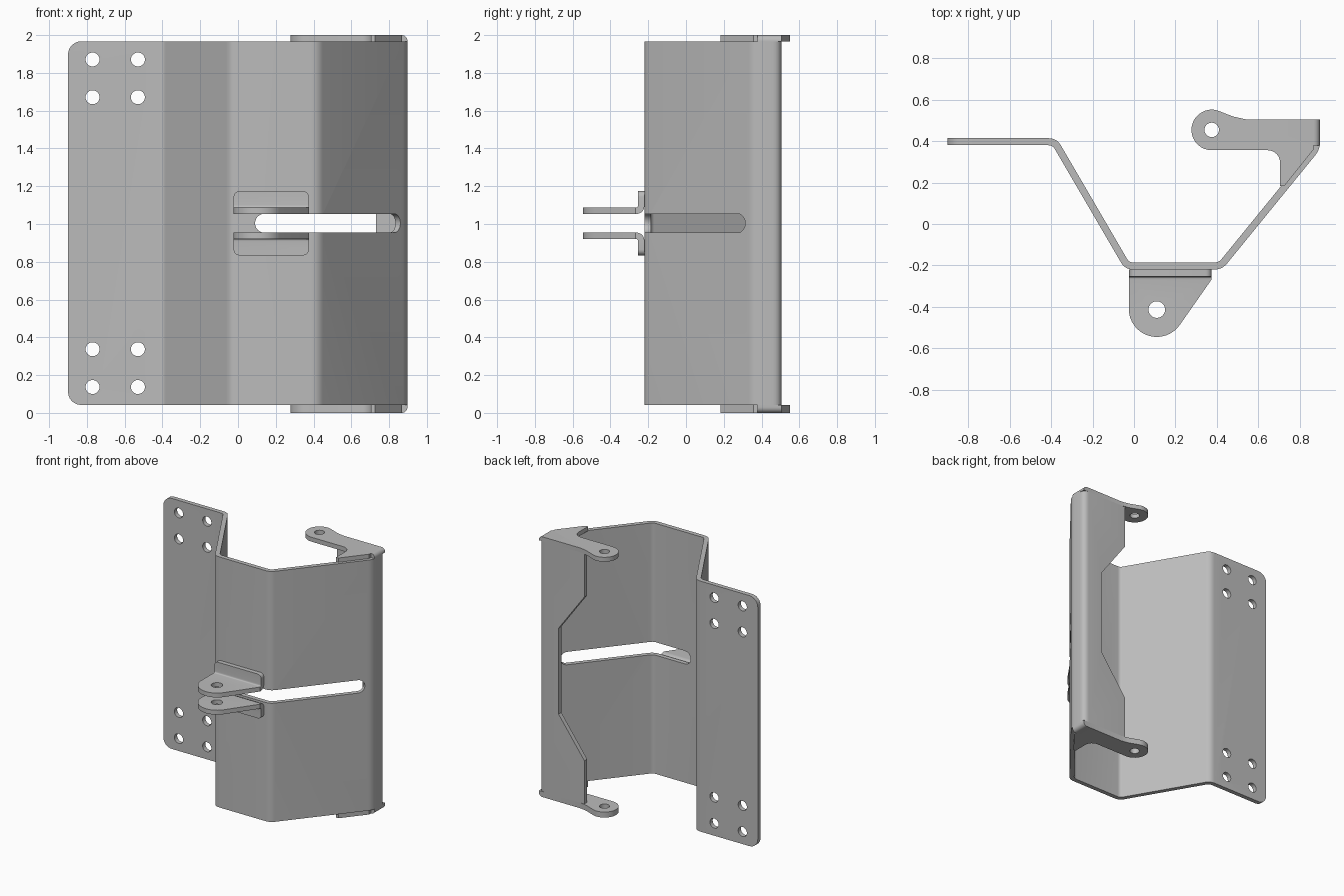
import bpy, bmesh, math
from mathutils import Vector

cube = bpy.data.objects.get("Cube")
if cube:
    bpy.data.objects.remove(cube)

MID = 1.004      # height of the mirror plane
HALF = 0.017     # half the sheet thickness

steel = bpy.data.materials.new("plain_grey_steel")
steel.use_nodes = True
grey = (0.5, 0.5, 0.5, 1)
steel.diffuse_color = grey
steel.node_tree.nodes["Principled BSDF"].inputs["Base Color"].default_value = grey

# Directions in which a 2D outline can be extruded
def along_x(u, v, w): return (w, u, v)
def along_y(u, v, w): return (u, w, v)
def along_z(u, v, w): return (u, v, w)


def prism(name, outline, low, high, place):
    """Extrude a 2D outline between two depths."""
    bm = bmesh.new()
    rings = [[bm.verts.new(place(u, v, w)) for u, v in outline] for w in (low, high)]
    for ring in rings:
        bm.faces.new(ring)
    n = len(outline)
    for i in range(n):
        j = (i + 1) % n
        bm.faces.new((rings[0][i], rings[0][j], rings[1][j], rings[1][i]))
    bmesh.ops.recalc_face_normals(bm, faces=bm.faces[:])
    mesh = bpy.data.meshes.new(name)
    bm.to_mesh(mesh)
    bm.free()
    mesh.materials.append(steel)
    obj = bpy.data.objects.new(name, mesh)
    bpy.context.collection.objects.link(obj)
    return obj


def arc(cx, cy, r, start, end, steps):
    angles = [math.radians(start + (end - start) * i / steps) for i in range(steps + 1)]
    return [(cx + r * math.cos(a), cy + r * math.sin(a)) for a in angles]


def circle(cx, cy, r):
    return arc(cx, cy, r, 0, 360, 32)[:-1]


def stadium(left, right, cy, r):
    return arc(right - r, cy, r, -90, 90, 12) + arc(left + r, cy, r, 90, 270, 12)


def bent_sheet(points, bend=0.03, steps=5):
    """Outline of a sheet of even thickness following a path with rounded bends."""
    pts = [Vector(p) for p in points]
    path = [pts[0]]
    for a, b, c in zip(pts, pts[1:], pts[2:]):
        start, end = b + (a - b).normalized() * bend, b + (c - b).normalized() * bend
        for i in range(steps + 1):
            t = i / steps
            path.append(start * (1 - t) ** 2 + b * 2 * t * (1 - t) + end * t * t)
    path.append(pts[-1])
    left, right = [], []
    for i, p in enumerate(path):
        d0 = (p - path[max(i - 1, 0)]).normalized()
        d1 = (path[min(i + 1, len(path) - 1)] - p).normalized()
        d = (d0 + d1).normalized()
        miter = HALF / max(d.dot(d0), d.dot(d1))
        normal = Vector((-d.y, d.x)) * miter
        left.append(tuple(p + normal))
        right.append(tuple(p - normal))
    return left + right[::-1]


def round_edges(obj, radius, test):
    """Round the edges whose two end points both pass a test."""
    bm = bmesh.new()
    bm.from_mesh(obj.data)
    edges = [e for e in bm.edges if test(e.verts[0].co, e.verts[1].co)]
    bmesh.ops.bevel(bm, geom=edges, offset=radius, segments=6, profile=0.5, affect='EDGES')
    bm.to_mesh(obj.data)
    bm.free()


def cut(obj, cutter, operation='DIFFERENCE'):
    cutter.hide_render = True
    mod = obj.modifiers.new("cut", 'BOOLEAN')
    mod.operation = operation
    mod.solver = 'EXACT'
    mod.object = cutter
    bpy.context.view_layer.objects.active = obj
    bpy.ops.object.modifier_apply(modifier=mod.name)
    bpy.data.objects.remove(cutter)


# Folded body plate
slope_start, slope_end = Vector((0.417, -0.203)), Vector((0.88, 0.365))
body = prism("folded_body", bent_sheet([
    (-0.9, 0.397), (-0.383, 0.397), (-0.033, -0.203), slope_start,
    slope_end, (0.88, 0.488), (0.51, 0.488)]), 0.042, 1.967, along_z)
round_edges(body, 0.07, lambda a, b: max(a.x, b.x) < -0.89 and abs(a.z - b.z) < 0.01)

# Mounting holes
for x in (-0.77, -0.53):
    for offset in (0.867, 0.667):
        for side in (-1, 1):
            cut(body, prism("hole_cutter", circle(x, MID + side * offset, 0.037),
                            0.3, 0.5, along_y))

# Slot across the front panel and the sloping panel
cut(body, prism("front_slot_cutter", stadium(0.09, 0.5, MID, 0.05), -0.3, -0.1, along_y))
run = (slope_end - slope_start).normalized()


def across_slope(u, v, w):
    p = slope_start + run * u + Vector((run.y, -run.x)) * w
    return (p.x, p.y, v)


cut(body, prism("slope_slot_cutter", stadium(-0.1, 0.68, MID, 0.0498),
                -0.06, 0.06, across_slope))

# Stepped recess in the rear flange
recess = [(0.4, 0.63), (0.51, 0.63), (0.73, 0.33)]
recess = [(x, MID + h) for x, h in recess] + [(x, MID - h) for x, h in recess[::-1]]
cut(body, prism("recess_cutter", recess, 0.44, 0.6, along_y))
parts = [body]

# End tabs, top and bottom
tab_outline = (arc(0.375, 0.454, 0.098, 270, 75, 18)
               + [(0.48, 0.518), (0.54, 0.505), (0.897, 0.505), (0.897, 0.378),
                  (0.865, 0.378), (0.865, 0.358), (0.725, 0.183), (0.705, 0.183)]
               + arc(0.645, 0.296, 0.06, 0, 90, 6))
for name, low, high, outer in (("top_tab", 1.966, 2.0, 2.0), ("bottom_tab", 0, 0.043, 0)):
    if outer == 0:
        high = 0.0425
    tab = prism(name, tab_outline, low, high, along_z)
    round_edges(tab, 0.03, lambda a, b: min(a.x, b.x) > 0.89
                and abs(a.z - outer) < 0.001 and abs(b.z - outer) < 0.001)
    cut(tab, prism("hole_cutter", circle(0.375, 0.454, 0.035), -0.5, 2.5, along_z))
    parts.append(tab)

# Pair of bent lugs at the front
lug_plan = ([(-0.025, -0.15)] + arc(0.11, -0.41, 0.135, 180, 325, 16)
            + [(0.38, -0.26), (0.38, -0.15)])
for name, side in (("upper_lug", 1), ("lower_lug", -1)):
    section = bent_sheet([(-0.237, MID + side * 0.17), (-0.237, MID + side * 0.066),
                          (-0.58, MID + side * 0.066)])
    lug = prism(name, section, -0.023, 0.375, along_x)
    round_edges(lug, 0.03, lambda a, b: abs(a.x - b.x) < 0.001
                and min(abs(a.z - MID), abs(b.z - MID)) > 0.165)
    cut(lug, prism("plan_cutter", lug_plan, 0.5, 1.5, along_z), 'INTERSECT')
    cut(lug, prism("hole_cutter", circle(0.11, -0.413, 0.04), 0.5, 1.5, along_z))
    parts.append(lug)

# Smooth the bends, keep the cut edges crisp
for part in parts:
    bpy.ops.object.select_all(action='DESELECT')
    part.select_set(True)
    bpy.context.view_layer.objects.active = part
    bpy.ops.object.shade_smooth_by_angle(angle=math.radians(30))
